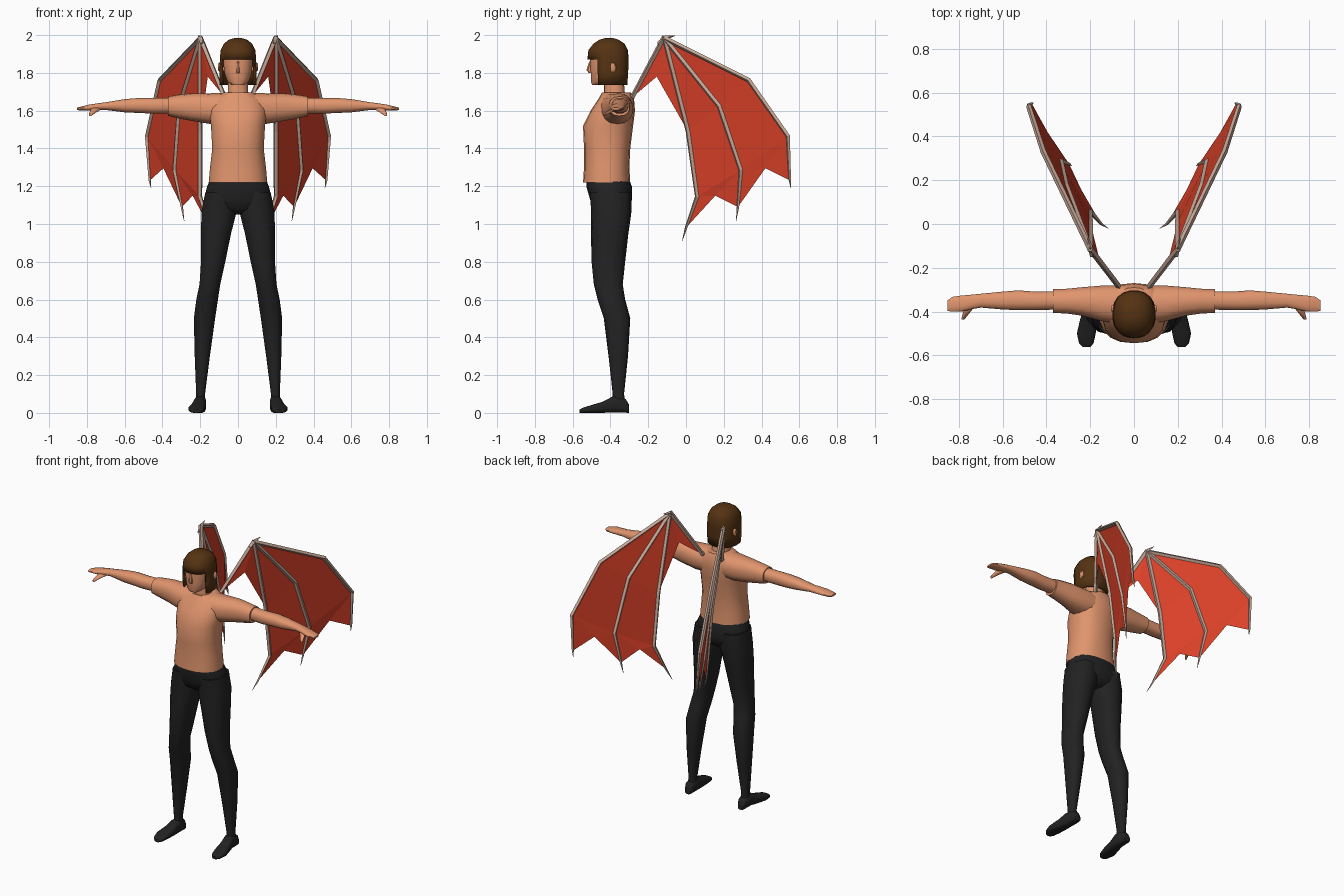
import bpy, bmesh, math
from mathutils import Vector

default_cube = bpy.data.objects.get("Cube")
if default_cube:
    bpy.data.objects.remove(default_cube, do_unlink=True)


def material(name, rgb):
    mat = bpy.data.materials.new(name)
    mat.use_nodes = True
    mat.diffuse_color = (*rgb, 1)
    bsdf = next(n for n in mat.node_tree.nodes if n.type == "BSDF_PRINCIPLED")
    bsdf.inputs["Base Color"].default_value = (*rgb, 1)
    return mat


skin = material("warm skin", (.75, .3, .155))
brown = material("dark brown hair", (.09, .032, .006))
black = material("black cloth", (.016, .016, .017))
red = material("red membrane", (.73, .054, .022))
bone = material("pale bone", (.56, .39, .31))


def finish(name, bm, mat, mirror=False, smooth=True):
    """Turn a bmesh into a named object, optionally mirrored across x."""
    bmesh.ops.recalc_face_normals(bm, faces=bm.faces)
    mesh = bpy.data.meshes.new(name)
    bm.to_mesh(mesh)
    bm.free()
    mesh.materials.append(mat)
    obj = bpy.data.objects.new(name, mesh)
    bpy.context.collection.objects.link(obj)
    if mirror:
        mod = obj.modifiers.new("Mirror", "MIRROR")
        mod.use_mirror_merge = False
    if smooth:
        bpy.ops.object.select_all(action="DESELECT")
        obj.select_set(True)
        bpy.context.view_layer.objects.active = obj
        bpy.ops.object.shade_smooth_by_angle(angle=math.radians(50))
    return obj


def skin_rings(bm, rings):
    """Bridge consecutive rings of points and cap both ends."""
    rings = [[bm.verts.new(p) for p in ring] for ring in rings]
    count = len(rings[0])
    for low, high in zip(rings, rings[1:]):
        for i in range(count):
            j = (i + 1) % count
            bm.faces.new((low[i], low[j], high[j], high[i]))
    bm.faces.new(rings[0])
    bm.faces.new(rings[-1])


def loft(axis, sections, sides=14, power=.85):
    """Rounded sections (position, a min, a max, b min, b max) along an axis."""
    place = {"x": lambda t, a, b: (t, a, b),
             "y": lambda t, a, b: (a, t, b),
             "z": lambda t, a, b: (a, b, t)}[axis]

    def soft(v):
        return math.copysign(abs(v) ** power, v)

    rings = []
    for t, a0, a1, b0, b1 in sections:
        ring = []
        for i in range(sides):
            ang = math.tau * (i + .5) / sides
            a = (a0 + a1 + (a1 - a0) * soft(math.cos(ang))) / 2
            b = (b0 + b1 + (b1 - b0) * soft(math.sin(ang))) / 2
            ring.append(place(t, a, b))
        rings.append(ring)
    bm = bmesh.new()
    skin_rings(bm, rings)
    return bm


def upright(sections, **options):
    """Loft along z, symmetric in x: (z, half width, y front, y back)."""
    return loft("z", [(z, -w, w, f, b) for z, w, f, b in sections], **options)


# Torso and neck
finish("torso", upright([
    (1.22, .157, -.545, -.295), (1.3, .15, -.54, -.3), (1.4, .138, -.54, -.295),
    (1.52, .145, -.545, -.28), (1.6, .155, -.505, -.27), (1.66, .14, -.465, -.275),
    (1.695, .08, -.445, -.29)], sides=18), skin)
finish("neck", upright([
    (1.65, .065, -.44, -.31), (1.7, .055, -.435, -.325),
    (1.78, .052, -.435, -.33)]), skin)

# Head with nose and ears
finish("head", upright([
    (1.735, .035, -.498, -.42), (1.755, .058, -.504, -.38), (1.8, .073, -.505, -.34),
    (1.86, .08, -.51, -.33), (1.92, .078, -.505, -.33), (1.96, .05, -.47, -.36)],
    sides=16), skin)
finish("nose", upright([
    (1.8, .013, -.515, -.49), (1.815, .013, -.527, -.49),
    (1.86, .006, -.512, -.49)], sides=6), skin)
finish("ears", loft("x", [
    (.07, -.4, -.375, 1.81, 1.85), (.1, -.402, -.37, 1.805, 1.855),
    (.106, -.395, -.375, 1.815, 1.85)], sides=8), skin, mirror=True)

# Bobbed hair, open below the fringe to show the face
hair = upright([
    (1.735, .098, -.515, -.31), (1.8, .1, -.52, -.305), (1.872, .097, -.523, -.303),
    (1.92, .093, -.518, -.306), (1.955, .075, -.49, -.325), (1.975, .05, -.46, -.355),
    (1.984, .02, -.43, -.385)], sides=20)
opening = []
for face in hair.faces:
    centre = face.calc_center_median()
    underside = abs(face.normal.z) > .9 and centre.z < 1.75
    if underside or len(face.verts) > 4 and centre.z < 1.8 \
            or centre.z < 1.87 and centre.y < -.455:
        opening.append(face)
bmesh.ops.delete(hair, geom=opening, context="FACES")
hair_obj = finish("bobbed_hair", hair, brown)
thick = hair_obj.modifiers.new("Thickness", "SOLIDIFY")
thick.thickness = .012
thick.offset = -1

# Short sleeves, arms, hands and thumbs
finish("sleeves", loft("x", [
    (.06, -.46, -.28, 1.53, 1.695), (.15, -.445, -.28, 1.53, 1.692),
    (.24, -.42, -.288, 1.545, 1.692), (.31, -.41, -.295, 1.558, 1.685),
    (.37, -.408, -.297, 1.572, 1.675)]), skin, mirror=True)
finish("arms", loft("x", [
    (.34, -.392, -.306, 1.585, 1.67), (.45, -.395, -.308, 1.583, 1.668),
    (.53, -.395, -.302, 1.587, 1.668), (.6, -.392, -.308, 1.59, 1.662),
    (.7, -.383, -.318, 1.603, 1.645), (.74, -.39, -.322, 1.602, 1.64),
    (.79, -.402, -.326, 1.6, 1.632), (.83, -.402, -.332, 1.6, 1.622),
    (.852, -.398, -.348, 1.603, 1.616)], sides=12), skin, mirror=True)
finish("thumbs", loft("y", [
    (-.37, .72, .765, 1.6, 1.625), (-.4, .745, .782, 1.587, 1.612),
    (-.437, .775, .79, 1.57, 1.585)], sides=8), skin, mirror=True)

# Trousers: hips, then legs and shoes
finish("hips", upright([
    (1.235, .15, -.525, -.3), (1.2, .165, -.528, -.287), (1.13, .183, -.508, -.286),
    (1.08, .17, -.495, -.295), (1.05, .06, -.45, -.33)], sides=18), black)
finish("legs", loft("z", [
    (1.17, .02, .174, -.51, -.288), (1.07, .004, .195, -.502, -.288),
    (.95, .035, .198, -.503, -.305), (.8, .066, .197, -.5, -.322),
    (.68, .093, .205, -.488, -.335), (.6, .105, .222, -.468, -.322),
    (.5, .12, .235, -.435, -.295), (.3, .148, .23, -.41, -.307),
    (.1, .174, .222, -.388, -.328), (.05, .172, .224, -.392, -.32)]),
    black, mirror=True)
finish("shoes", loft("y", [
    (-.302, .178, .22, 0, .045), (-.32, .17, .228, 0, .075),
    (-.385, .168, .232, 0, .09), (-.44, .17, .248, 0, .06),
    (-.5, .174, .262, 0, .042), (-.545, .184, .252, 0, .028),
    (-.563, .2, .235, 0, .018)], sides=12, power=.65), black, mirror=True)

# Wings: each finger is bend, bend, membrane corner, bare tip
root = Vector((.07, -.285, 1.67))
peak = Vector((.2, -.115, 1.985))
fingers = [[Vector(p) for p in finger] for finger in (
    [(.2, .01, 1.49), (.2, .058, 1.145), (.15, .0, .98), (.118, -.02, .91)],
    [(.31, .175, 1.625), (.335, .29, 1.285), (.297, .275, 1.09), (.285, .265, 1.015)],
    [(.415, .332, 1.762), (.482, .54, 1.465), (.467, .55, 1.23), (.46, .555, 1.19)])]
scallops = [Vector((.24, .155, 1.15)), Vector((.395, .42, 1.295))]
armpit = Vector((.16, -.155, 1.78))

membrane = bmesh.new()


def panel(*points):
    membrane.faces.new([membrane.verts.new(p) for p in points])


panel(peak, root, armpit)
panel(peak, armpit, fingers[0][0])
for inner, outer, dip in zip(fingers, fingers[1:], scallops):
    panel(peak, inner[0], outer[0])
    panel(inner[0], inner[1], outer[1], outer[0])
    panel(inner[1], inner[2], dip)
    panel(inner[1], dip, outer[1])
    panel(dip, outer[2], outer[1])
bmesh.ops.remove_doubles(membrane, verts=membrane.verts, dist=.0001)
finish("wing_membranes", membrane, red, mirror=True, smooth=False)

normal = (fingers[2][1] - peak).cross(fingers[0][1] - peak).normalized()


def bone_tube(bm, path, radii):
    """Diamond-section tapered bone along a path."""
    rings = []
    for i, (point, r) in enumerate(zip(path, radii)):
        ahead = path[min(i + 1, len(path) - 1)]
        behind = path[max(i - 1, 0)]
        across = normal.cross(ahead - behind).normalized()
        rings.append([point + d * r for d in (across, normal, -across, -normal)])
    skin_rings(bm, rings)


bones = bmesh.new()
bone_tube(bones, [root, peak + Vector((0, 0, .006))], [.013, .014])
for finger in fingers:
    bone_tube(bones, [peak] + finger, [.013, .013, .012, .007, .001])
# Small claw over the wing's peak
bone_tube(bones, [peak - Vector((.01, .03, .03)), peak + Vector((0, .01, .003)),
                  peak + Vector((.01, .055, .012))], [.012, .012, .002])
finish("wing_bones", bones, bone, mirror=True, smooth=False)
